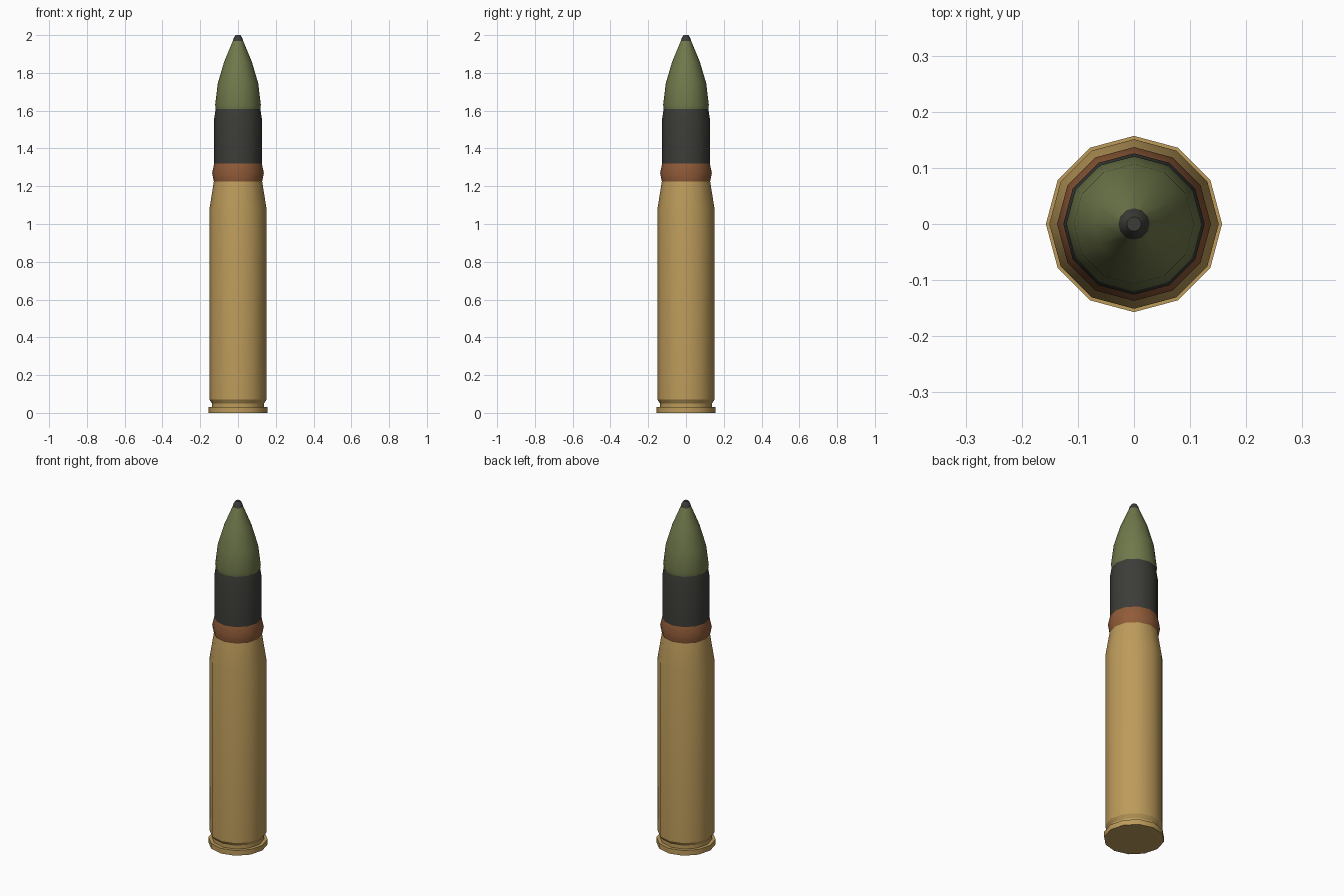
import bpy, bmesh, math

if "Cube" in bpy.data.objects:
    bpy.data.objects.remove(bpy.data.objects["Cube"])

SIDES = 12


def material(name, rgb):
    m = bpy.data.materials.new(name)
    m.diffuse_color = (*rgb, 1)
    m.use_nodes = True
    m.node_tree.nodes["Principled BSDF"].inputs["Base Color"].default_value = m.diffuse_color
    return m


def lathe(name, mat, profile, cap_bottom=False, cap_top=False):
    """Spin (radius, height) points round z into a 12-sided part."""
    bm = bmesh.new()
    rings = []
    for r, z in profile:
        ring = []
        for i in range(SIDES):
            a = 2 * math.pi * i / SIDES
            ring.append(bm.verts.new((r * math.cos(a), r * math.sin(a), z)))
        rings.append(ring)
    for low, high in zip(rings, rings[1:]):
        for i in range(SIDES):
            j = (i + 1) % SIDES
            bm.faces.new((low[i], low[j], high[j], high[i]))
    if cap_bottom:
        bm.faces.new(rings[0][::-1])
    if cap_top:
        bm.faces.new(rings[-1])
    mesh = bpy.data.meshes.new(name)
    bm.to_mesh(mesh)
    bm.free()
    mesh.materials.append(mat)
    ob = bpy.data.objects.new(name, mesh)
    bpy.context.collection.objects.link(ob)
    bpy.ops.object.select_all(action='DESELECT')
    ob.select_set(True)
    bpy.context.view_layer.objects.active = ob
    bpy.ops.object.shade_smooth_by_angle(angle=math.radians(32))
    return ob


brass = material("brass", (0.51, 0.33, 0.105))
copper = material("copper", (0.28, 0.105, 0.04))
black = material("dark_grey", (0.045, 0.045, 0.039))
green = material("olive_green", (0.16, 0.19, 0.07))

# Casing with rim, extractor groove, straight body and shoulder
lathe("casing", brass, [(0.157, 0), (0.157, 0.03), (0.138, 0.03), (0.138, 0.05),
                        (0.151, 0.07), (0.151, 1.08), (0.128, 1.225)], cap_bottom=True)
# Crimped driving band
lathe("driving_band", copper, [(0.128, 1.225), (0.137, 1.27), (0.126, 1.32)])
# Dark projectile body
lathe("projectile_body", black, [(0.126, 1.32), (0.126, 1.56), (0.118, 1.61)])
# Green pointed nose
lathe("nose", green, [(0.118, 1.61), (0.121, 1.63), (0.107, 1.745),
                      (0.073, 1.86), (0.028, 1.968)])
# Small fuze tip
lathe("fuze_tip", black, [(0.028, 1.968), (0.023, 1.985), (0.013, 2.0)], cap_top=True)
